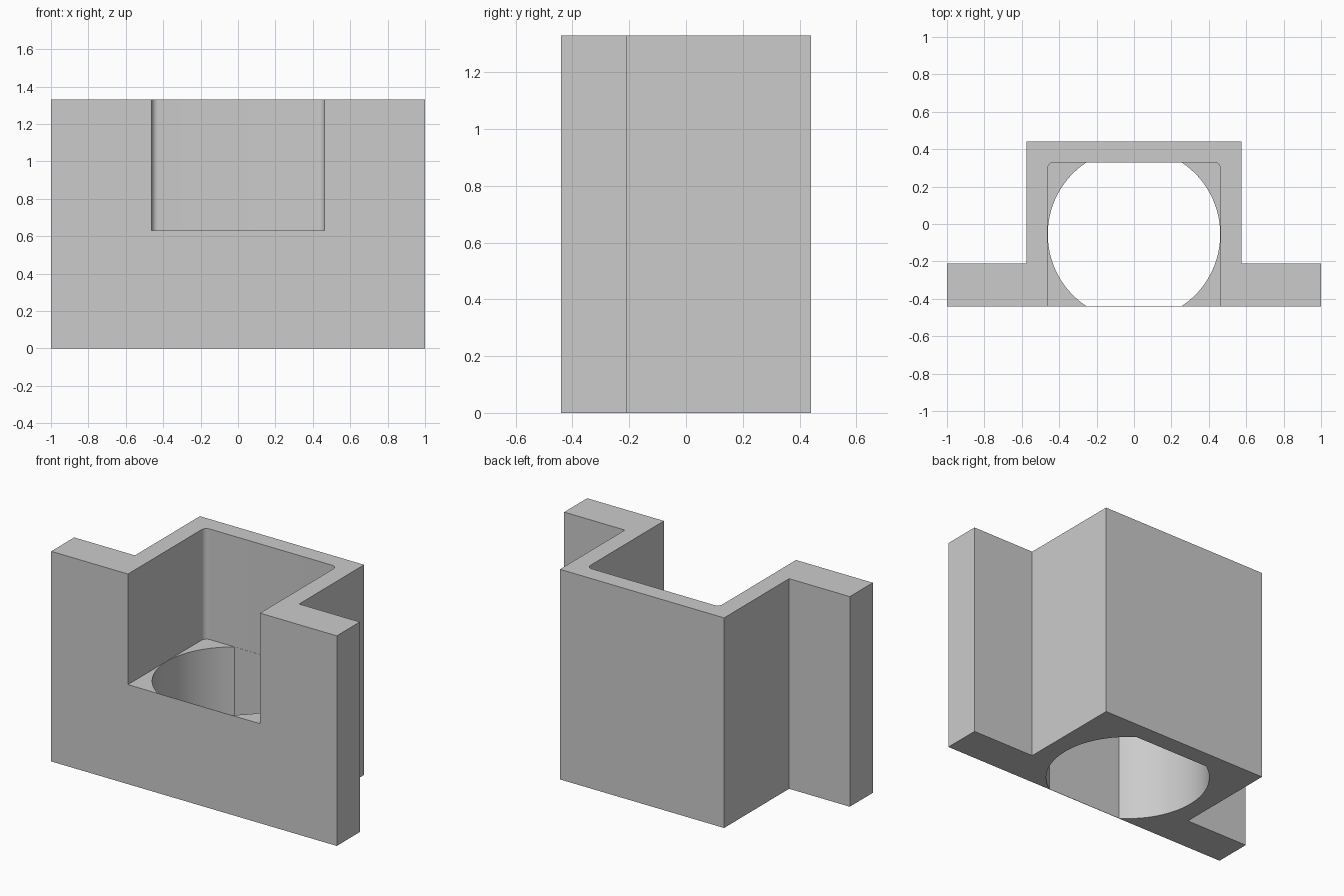
import bpy, bmesh
from math import sin, cos, pi, asin, radians

if "Cube" in bpy.data.objects:
    bpy.data.objects.remove(bpy.data.objects["Cube"], do_unlink=True)

HEIGHT, FRONT, BACK = 1.33, -0.44, 0.44
FLANGE_BACK, BOX_HALF = -0.21, 0.575
NOTCH_HALF, NOTCH_BACK, NOTCH_Z = 0.4625, 0.33, 0.63
CORNER = 0.035
HOLE_Y, HOLE_R = -0.055, 0.461
WALL = 0.002  # very thin skin closing the front of the hole

grey = bpy.data.materials.new("light grey")
grey.use_nodes = True
colour = (0.6, 0.6, 0.6, 1)
grey.diffuse_color = colour
grey.node_tree.nodes["Principled BSDF"].inputs["Base Color"].default_value = colour


def prism(name, outline, z0, z1):
    """Extrude a counter-clockwise outline from z0 to z1."""
    bm = bmesh.new()
    base = bm.faces.new([bm.verts.new((x, y, z0)) for x, y in outline])
    top = bmesh.ops.extrude_face_region(bm, geom=[base])["geom"]
    bmesh.ops.translate(bm, vec=(0, 0, z1 - z0),
                        verts=[v for v in top if isinstance(v, bmesh.types.BMVert)])
    bmesh.ops.recalc_face_normals(bm, faces=bm.faces)
    mesh = bpy.data.meshes.new(name)
    bm.to_mesh(mesh)
    bm.free()
    mesh.materials.append(grey)
    obj = bpy.data.objects.new(name, mesh)
    bpy.context.collection.objects.link(obj)
    return obj


def mirrored(half):
    """Complete a right-hand half outline across x = 0."""
    return half + [(-x, y) for x, y in reversed(half)]


def arc(cx, cy, r, a0, a1, steps):
    angles = [a0 + (a1 - a0) * i / steps for i in range(steps + 1)]
    return [(cx + r * cos(a), cy + r * sin(a)) for a in angles]


def cut(target, cutter):
    cutter.hide_render = True
    mod = target.modifiers.new("cut", 'BOOLEAN')
    mod.operation, mod.solver, mod.object = 'DIFFERENCE', 'EXACT', cutter
    bpy.context.view_layer.objects.active = target
    bpy.ops.object.modifier_apply(modifier=mod.name)
    bpy.data.objects.remove(cutter, do_unlink=True)


# Body: box with a flange on each side
body = prism("flanged_housing", mirrored([
    (1, FRONT), (1, FLANGE_BACK), (BOX_HALF, FLANGE_BACK), (BOX_HALF, BACK)]), 0, HEIGHT)

# Round hole, flattened at front and back
start = asin((FRONT + WALL - HOLE_Y) / HOLE_R)
end = asin((NOTCH_BACK - 0.001 - HOLE_Y) / HOLE_R)
hole = prism("hole_cutter", mirrored(arc(0, HOLE_Y, HOLE_R, start, end, 32)),
             -0.1, NOTCH_Z + 0.02)
cut(body, hole)

# Upper recess, open at front and top, with rounded rear corners
recess = [(NOTCH_HALF, FRONT - 0.2)] + arc(
    NOTCH_HALF - CORNER, NOTCH_BACK - CORNER, CORNER, 0, pi / 2, 8)
cut(body, prism("recess_cutter", mirrored(recess), NOTCH_Z, HEIGHT + 0.2))

bpy.ops.object.select_all(action='DESELECT')
body.select_set(True)
bpy.context.view_layer.objects.active = body
bpy.ops.object.shade_smooth_by_angle(angle=radians(30))
